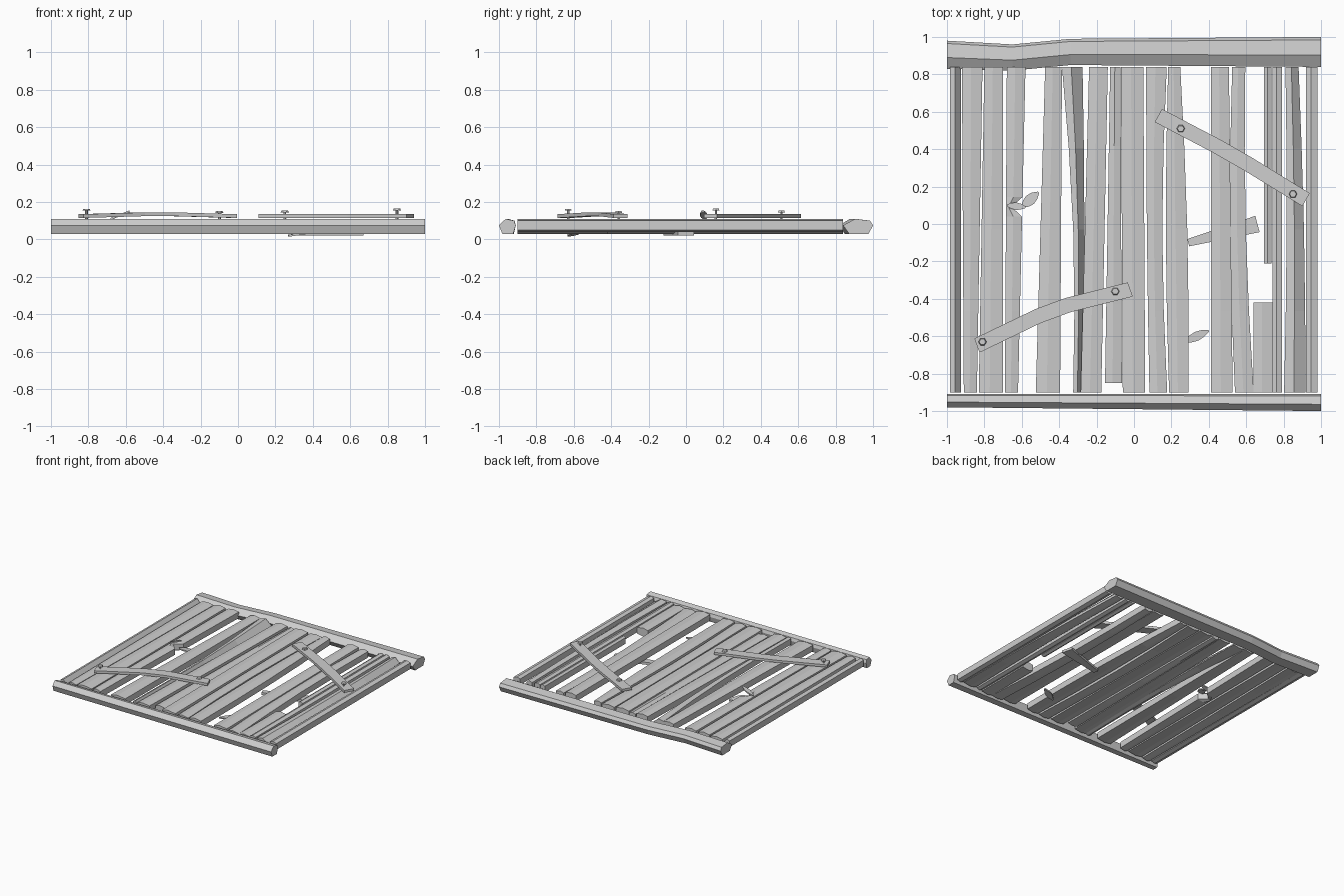
import bpy
import bmesh
from math import pi, sin
from mathutils import Vector, Matrix

default_cube = bpy.data.objects.get("Cube")
if default_cube:
    bpy.data.objects.remove(default_cube, do_unlink=True)

# Shared measures
FRONT, BACK = -.9, .84
BOTTOM, TOP = .04, .11
BEVEL = .01
ON_TOP, BENEATH = .125, .03

grey = (.62, .62, .62, 1)
wood = bpy.data.materials.new("weathered grey")
wood.use_nodes = True
wood.diffuse_color = grey
wood.node_tree.nodes["Principled BSDF"].inputs["Base Color"].default_value = grey


def blend(start, end, amount):
    return start + (end - start) * amount


def finish(name, bm):
    """Turn a bmesh into a flat shaded object."""
    bmesh.ops.recalc_face_normals(bm, faces=bm.faces[:])
    mesh = bpy.data.meshes.new(name)
    bm.to_mesh(mesh)
    bm.free()
    mesh.materials.append(wood)
    part = bpy.data.objects.new(name, mesh)
    bpy.context.collection.objects.link(part)


def loft(name, rings):
    """Skin a list of equal cross-sections and cap both ends."""
    bm = bmesh.new()
    loops = [[bm.verts.new(point) for point in ring] for ring in rings]
    for near, far in zip(loops, loops[1:]):
        for i in range(len(near)):
            bm.faces.new((near[i - 1], near[i], far[i], far[i - 1]))
    bm.faces.new(loops[0])
    bm.faces.new(loops[-1])
    finish(name, bm)


def beam(name, *stations):
    """Hexagonal cross beam; each station is (x, front y, back y)."""
    middle = (BOTTOM + TOP) / 2
    rings = []
    for x, front, back in stations:
        section = ((0, middle), (.4, TOP), (.9, TOP - BEVEL),
                   (1, middle), (.85, BOTTOM - BEVEL), (.2, BOTTOM - BEVEL))
        rings.append([(x, blend(front, back, across), z) for across, z in section])
    loft(name, rings)


def plank(name, centre, width, shift=0, taper=0, bow=0, swell=0,
          front=FRONT, back=BACK, lift=0, slope=0, notch=None):
    """Ridged board. Centre and width hold at the back end; shift and taper
    change them towards the front, bow and swell around the middle."""
    steps = [i / 4 for i in range(5)]
    if notch:
        steps = sorted(steps + [notch - .03, notch, notch + .03])
    rings = []
    for step in steps:
        arch = sin(pi * step)
        y = blend(back, front, step)
        half = (width + taper * step + swell * arch) / 2
        middle = centre + shift * step + bow * arch
        left, right = middle - half, middle + half
        if step == notch:
            right = middle - half / 3
        ridge = blend(left, right, .45)
        section = ((left, BOTTOM + BEVEL), (left, TOP - BEVEL), (ridge, TOP),
                   (right, TOP - BEVEL - slope), (right, BOTTOM + BEVEL), (ridge, BOTTOM))
        rings.append([(x, y, z + lift) for x, z in section])
    loft(name, rings)


def strip(name, path, widths, thick):
    """Flat board that follows a path, with a width at every point."""
    along = path[-1] - path[0]
    across = Vector((-along.y, along.x, 0)).normalized()
    up = Vector((0, 0, thick / 2))
    rings = []
    for point, width in zip(path, widths):
        side = across * width / 2
        rings.append([point + side + up, point - side + up,
                      point - side - up, point + side - up])
    loft(name, rings)


def batten(name, start, end, width, height, bend=0, crown=0, flare=0):
    """Repair board, bent sideways and raised around its middle."""
    start, end = Vector((*start, height)), Vector((*end, height))
    path, widths = [], []
    for step in (0, .4, .6, 1):
        arch = sin(pi * step)
        path.append(start.lerp(end, step) + Vector((0, bend, crown)) * arch)
        widths.append(width + flare * step)
    strip(name, path, widths, thick=.02)


def splinter(name, start, end, width):
    """Leaf shaped chip that is widest in the middle."""
    steps = [i / 4 for i in range(5)]
    path = [Vector(start).lerp(Vector(end), step) for step in steps]
    strip(name, path, [BEVEL + width * sin(pi * step) for step in steps], thick=BEVEL)


def nail(name, x, y):
    """Thin shaft with a faceted head; outer nails stand prouder."""
    top = .15 + abs(x) / 60
    turn = Matrix.Rotation(pi / 6, 4, "Z")
    bm = bmesh.new()
    for radius, low in ((.008, TOP), (.022, top - BEVEL)):
        place = Matrix.Translation((x, y, (low + top) / 2))
        bmesh.ops.create_cone(bm, cap_ends=True, segments=6, radius1=radius,
                              radius2=radius * .8, depth=top - low, matrix=place @ turn)
    finish(name, bm)


# Cross beams, the back one with a kink
beam("front_beam", (-1, -.98, -.91), (1, -1, -.91))
beam("back_beam", (-1, .83, .98), (-.65, .82, .96), (-.34, .85, .99), (1, .84, 1))

# Long boards
plank("edge_board_right", centre=-.955, width=.06, slope=.03)
plank("second_board", centre=-.865, width=.11, shift=-.01, taper=-.04, lift=-.005)
plank("third_board", centre=-.75, width=.1, shift=-.015, taper=.03)
plank("notched_board", centre=-.63, width=.1, shift=-.025, taper=-.03, notch=.43)
plank("flared_board", centre=-.43, width=.09, shift=-.03, taper=.04)
plank("twisted_board", centre=-.33, width=.11, shift=.03, taper=-.06,
      bow=.02, swell=-.02, slope=.04)
plank("tilted_board", centre=-.19, width=.1, shift=-.04, taper=.01)
plank("short_board", centre=-.1, width=.055, taper=.035, shift=-.01, front=-.85, lift=-BEVEL)
plank("middle_board", centre=-.01, width=.12, shift=BEVEL)
plank("waisted_board", centre=.12, width=.11, shift=BEVEL, taper=-.015,
      bow=-.015, swell=-.02, lift=-.005)
plank("swollen_board", centre=.215, width=.065, shift=.025, taper=.04, swell=.03)
plank("straight_board", centre=.46, width=.095, shift=BEVEL, taper=.02)
plank("curved_board", centre=.56, width=.07, shift=.03, taper=.03, bow=-.02, lift=-BEVEL)
plank("narrow_board", centre=.765, width=.05)
plank("bowed_board", centre=.845, width=.07, shift=.015, taper=.045, bow=BEVEL, slope=.03)
plank("edge_board_left", centre=.95, width=.06)

# Stubs of the snapped board
plank("broken_stub_front", centre=.69, width=.1, back=-.42, lift=-BEVEL)
plank("broken_stub_back", centre=.715, width=.04, front=-.21)

# Repair battens above and the loose one beneath
batten("front_batten", (-.84, -.65), (-.02, -.35), width=.08, height=ON_TOP,
       bend=.04, crown=BEVEL)
batten("back_batten", (.13, .58), (.92, .13), width=.08, height=ON_TOP, bend=.015)
batten("lower_batten", (.29, -.1), (.66, 0), width=.04, height=BENEATH, flare=.05)

# Loose splinters
splinter("upper_splinter", (-.68, .1, TOP), (-.58, .09, .15), width=.03)
splinter("back_leaf_splinter", (-.6, .09, .08), (-.51, .17, .05), width=.05)
splinter("front_leaf_splinter", (.27, -.63, .02), (.4, -.57, .04), width=.04)

# Nails holding the battens
nail("front_batten_right_nail", -.81, -.63)
nail("front_batten_left_nail", -.1, -.36)
nail("back_batten_right_nail", .25, .51)
nail("back_batten_left_nail", .85, .16)
